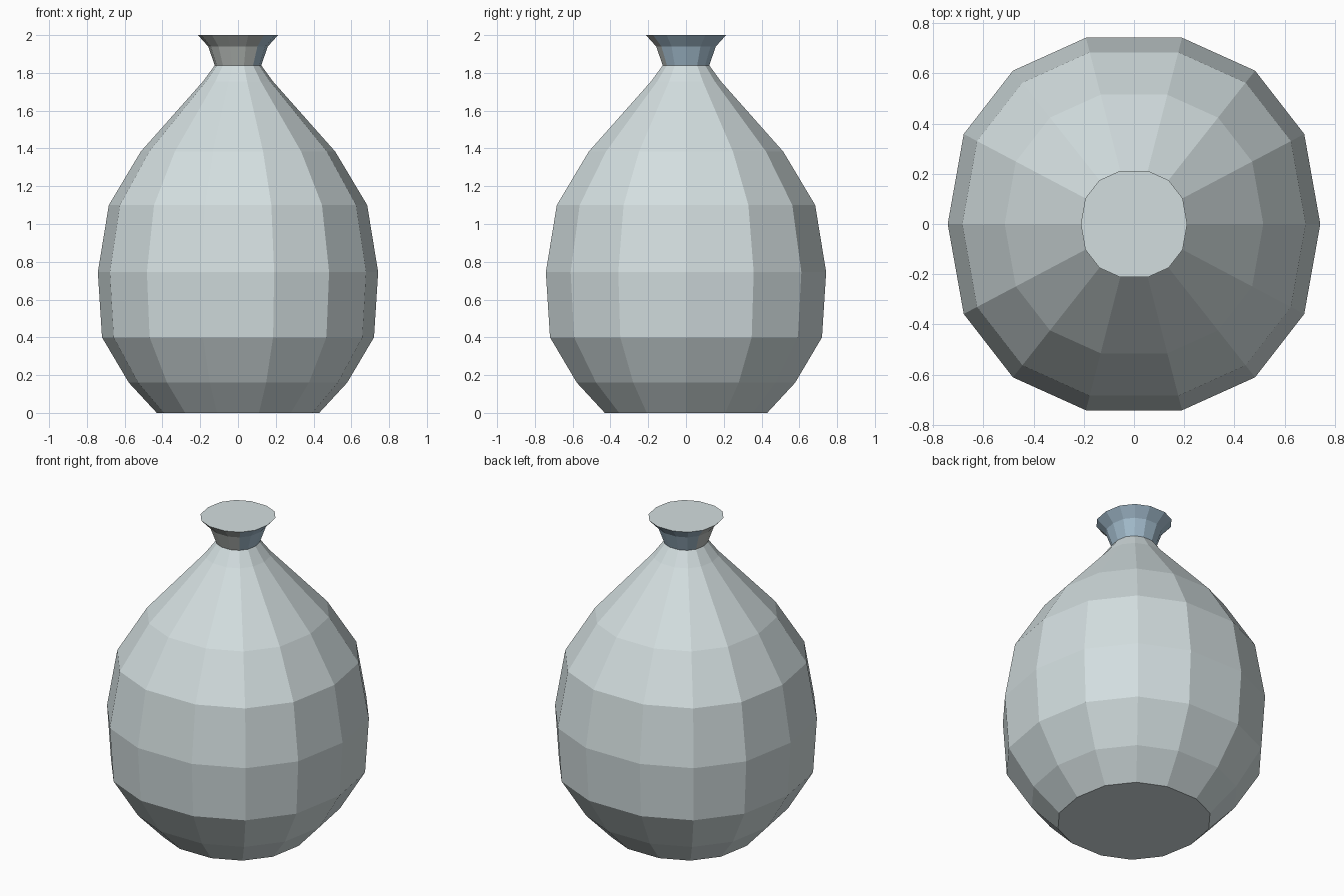
import bpy
import bmesh
from mathutils import Vector

cube = bpy.data.objects.get("Cube")
if cube:
    bpy.data.objects.remove(cube, do_unlink=True)


def make_material(name, color):
    mat = bpy.data.materials.new(name)
    mat.use_nodes = True
    mat.diffuse_color = (*color, 1)
    bsdf = next(n for n in mat.node_tree.nodes if n.type == "BSDF_PRINCIPLED")
    bsdf.inputs["Base Color"].default_value = (*color, 1)
    return mat


pale = make_material("pale_grey", (0.65, 0.73, 0.74))
blue = make_material("muted_blue", (0.37, 0.51, 0.62))
grey = make_material("warm_grey", (0.48, 0.51, 0.49))

# Fourteen-sided outline, mirrored from one quadrant and normalised to width
quarter = [(0.914, 0.483), (0.65, 0.823), (0.258, 1.0)]
upper = [(1.0, 0.0)] + quarter + [(-x, y) for x, y in reversed(quarter)]
outline = upper + [(-x, -y) for x, y in upper]


def lathe(name, profile, materials, cap_bottom=False, cap_top=False):
    """Stack scaled copies of the outline and bridge them with flat faces."""
    bm = bmesh.new()
    rings = [[bm.verts.new((x * r, y * r, z)) for x, y in outline]
             for r, z in profile]
    count = len(outline)
    for low, high in zip(rings, rings[1:]):
        for i in range(count):
            j = (i + 1) % count
            bm.faces.new((low[i], low[j], high[j], high[i]))
    if cap_bottom:
        bm.faces.new(rings[0][::-1])
    if cap_top:
        bm.faces.new(rings[-1])
    mesh = bpy.data.meshes.new(name)
    bm.to_mesh(mesh)
    bm.free()
    for mat in materials:
        mesh.materials.append(mat)
    obj = bpy.data.objects.new(name, mesh)
    bpy.context.collection.objects.link(obj)
    return obj


# Rounded body tapering to the shoulder
lathe("body", [(0.43, 0), (0.578, 0.16), (0.72, 0.4), (0.742, 0.745),
               (0.684, 1.1), (0.515, 1.383), (0.185, 1.755), (0.123, 1.84)],
      [pale], cap_bottom=True)

# Flared neck with a closed top
neck = lathe("neck", [(0.123, 1.84), (0.158, 1.94), (0.212, 2.0)],
             [blue, grey, pale], cap_top=True)

# Neck colours: pale lid, warm grey on one front quarter, blue elsewhere
patch = Vector((-1, -1, 0)).normalized()
for face in neck.data.polygons:
    if face.normal.z > 0.9:
        face.material_index = 2
    elif Vector((face.center.x, face.center.y, 0)).normalized().dot(patch) > 0.25:
        face.material_index = 1
